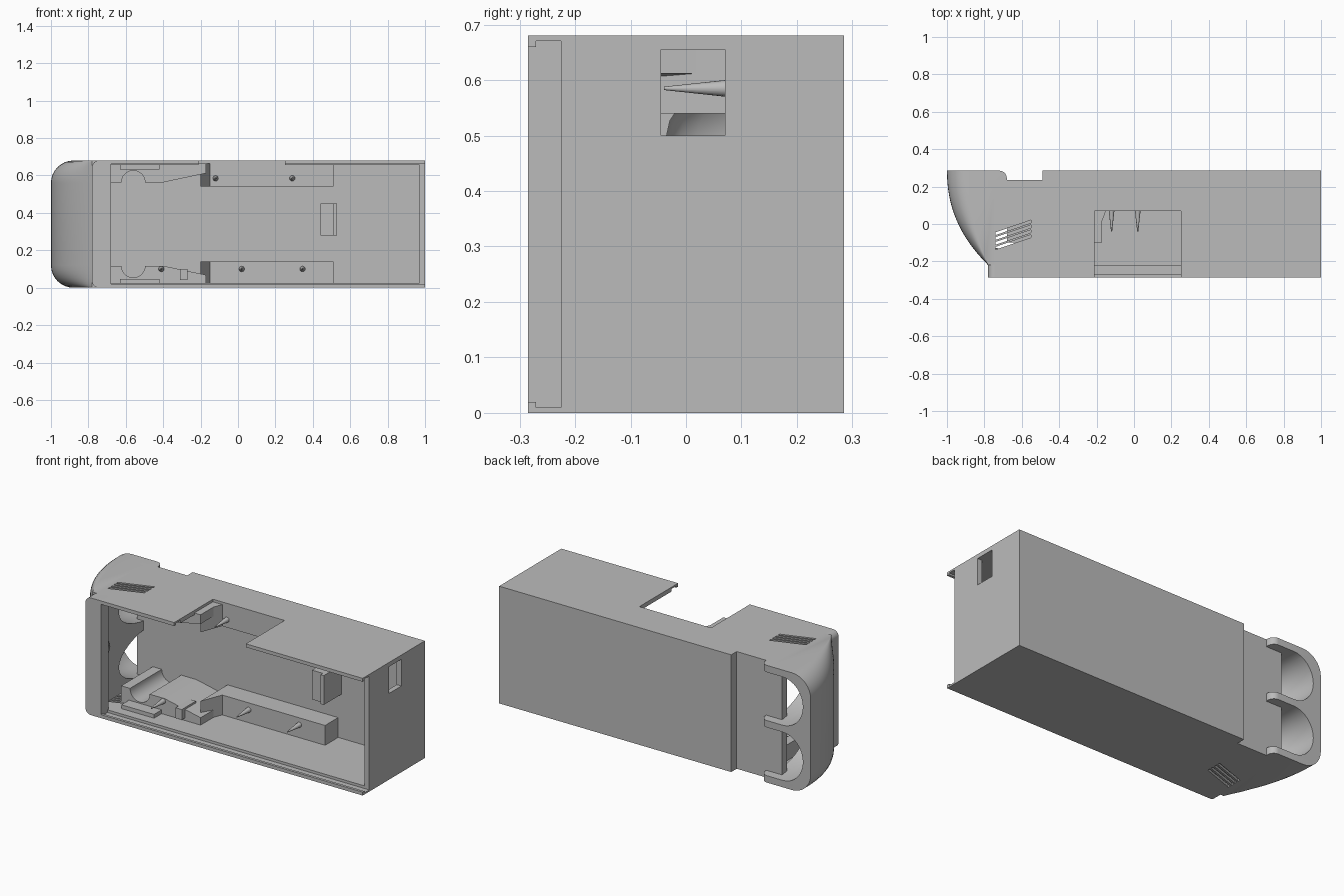
import bpy, bmesh, math
from mathutils import Vector

if "Cube" in bpy.data.objects:
    bpy.data.objects.remove(bpy.data.objects["Cube"], do_unlink=True)

H = 0.68
grey = bpy.data.materials.new("plain grey")
grey.use_nodes = True
grey.diffuse_color = (0.5, 0.5, 0.5, 1)
grey.node_tree.nodes["Principled BSDF"].inputs["Base Color"].default_value = (0.5, 0.5, 0.5, 1)


def finish(name, bm):
    bmesh.ops.recalc_face_normals(bm, faces=bm.faces)
    mesh = bpy.data.meshes.new(name)
    bm.to_mesh(mesh)
    bm.free()
    mesh.materials.append(grey)
    ob = bpy.data.objects.new(name, mesh)
    bpy.context.collection.objects.link(ob)
    return ob


def loft(name, rings):
    """Closed solid through matching rings of points."""
    bm = bmesh.new()
    rows = [[bm.verts.new(p) for p in ring] for ring in rings]
    n = len(rows[0])
    for a, b in zip(rows, rows[1:]):
        for i in range(n):
            j = (i + 1) % n
            bm.faces.new((a[i], a[j], b[j], b[i]))
    bm.faces.new(rows[0][::-1])
    bm.faces.new(rows[-1])
    return finish(name, bm)


def prism(name, pts, axis, lo, hi):
    """Extrude a 2D outline along x, y or z."""
    place = {"x": lambda p, t: (t, p[0], p[1]),
             "y": lambda p, t: (p[0], t, p[1]),
             "z": lambda p, t: (p[0], p[1], t)}[axis]
    return loft(name, [[place(p, t) for p in pts] for t in (lo, hi)])


def box(name, x, y, z):
    return prism(name, [(x[0], y[0]), (x[1], y[0]), (x[1], y[1]), (x[0], y[1])], "z", *z)


def arc(cx, cy, r, a, b, n=8):
    return [(cx + r * math.cos(math.radians(a + (b - a) * i / n)),
             cy + r * math.sin(math.radians(a + (b - a) * i / n))) for i in range(n + 1)]


def activate(ob):
    bpy.ops.object.select_all(action="DESELECT")
    ob.select_set(True)
    bpy.context.view_layer.objects.active = ob


def cut(ob, cutters):
    for c in cutters:
        c.hide_render = True
        mod = ob.modifiers.new("cut", "BOOLEAN")
        mod.operation = "DIFFERENCE"
        mod.solver = "EXACT"
        mod.object = c
        activate(ob)
        bpy.ops.object.modifier_apply(modifier=mod.name)
        bpy.data.objects.remove(c, do_unlink=True)


def smooth(ob):
    activate(ob)
    bpy.ops.object.shade_smooth_by_angle(angle=math.radians(35))


def vents(z0, z1):
    return [prism("vent_cutter", [(-0.74, y), (-0.55, y + 0.065), (-0.55, y + 0.08), (-0.74, y + 0.015)],
                  "z", z0, z1) for y in (-0.137, -0.111, -0.085, -0.059)]


# Floor and roof, each with a groove for a sliding cover
slab = [(-0.285, 0), (0.2, 0), (0.2, 0.025), (-0.225, 0.025), (-0.225, 0.01),
        (-0.27, 0.01), (-0.27, 0.02), (-0.285, 0.02)]
floor = prism("floor", slab, "x", -0.745, 1)
cut(floor, vents(-0.1, 0.1))
roof = prism("roof", [(y, H - z) for y, z in slab], "x", -0.745, 1)
cut(roof, vents(0.6, 0.8) + [box("notch_cutter", (-0.21, 0.25), (-0.4, 0.07), (0.6, 0.8))])

# Back wall with the recessed grip panel
prism("back_wall", [(-0.78, 0.19), (1, 0.19), (1, 0.285), (-0.49, 0.285), (-0.49, 0.235), (-0.78, 0.235)],
      "z", 0, H)

# Right end wall with its window
end_wall = box("end_wall", (0.97, 1), (-0.225, 0.2), (0, H))
cut(end_wall, [box("window_cutter", (0.9, 1.1), (-0.045, 0.07), (0.5, 0.66))])

# Front rim at the grip end
r = 0.035
rim = arc(-0.78 + r, r, r, 270, 180) + arc(-0.78 + r, H - r, r, 180, 90) + [(-0.68, H), (-0.68, 0)]
smooth(prism("front_rim", rim, "y", -0.285, -0.215))

# Curved hand guard: outline swept upward, drawn in near both ends
side = []
p0, p1, p2, p3 = (Vector(p) for p in ((-1, 0.285), (-1, 0.1), (-0.94, -0.06), (-0.78, -0.22)))
for i in range(17):
    t = i / 16
    side.append(p0 * (1 - t) ** 3 + p1 * 3 * t * (1 - t) ** 2 + p2 * 3 * t * t * (1 - t) + p3 * t ** 3)
inner = [(-0.74, -0.22), (-0.74, 0.235), (-0.68, 0.235)] + arc(-0.72, 0.245, 0.04, 0, 90, 6)
steps = [math.radians(90 * i / 8) for i in range(9)]
levels = [(0.12 * (1 - math.sin(a)), 0.12 * (1 - math.cos(a))) for a in steps]
levels = levels[::-1] + [(H - z, d) for z, d in levels]
rings = []
for z, inset in sorted(levels):
    f = 1 - inset / 0.22
    rings.append([(-0.78 + (p.x + 0.78) * f, p.y, z) for p in side] + [(x, y, z) for x, y in inner])
guard = loft("hand_guard", rings)

# Two finger scoops: rounded pockets running toward the end wall
scoops = []
for zc in (0.18, H - 0.18):
    sections = []
    for x, k in [(-0.82 - 0.13 * math.cos(a), max(math.sin(a), 0.02)) for a in steps] + [(-0.6, 1)]:
        sections.append([(x, 0.285 + 0.32 * k * math.cos(math.tau * i / 32),
                          zc + 0.14 * k * math.sin(math.tau * i / 32)) for i in range(32)])
    scoops.append(loft("scoop_cutter", sections))
cut(guard, scoops)
smooth(guard)

# Inner rails, cradles and clips, mirrored between floor and roof
for label, m in (("lower", lambda z: z), ("upper", lambda z: H - z)):
    lo, hi = sorted((m(0.015), m(0.14)))
    prism(label + "_rail", [(-0.2, 0.2), (-0.2, -0.06), (-0.15, 0.07), (0.51, 0.07), (0.51, 0.2)], "z", lo, hi)
    cradle = [(-0.68, 0.015), (-0.68, 0.117)] + arc(-0.56, 0.117, 0.063, 180, 360, 16)
    cradle += [(-0.4, 0.117), (-0.17, 0.068), (-0.17, 0.015)]
    smooth(prism(label + "_cradle", [(x, m(z)) for x, z in cradle], "y", -0.1, 0.2))
    lo, hi = sorted((m(0.02), m(0.047)))
    box(label + "_clip", (-0.63, -0.42), (-0.17, -0.09), (lo, hi))
box("cradle_nub", (-0.31, -0.27), (-0.13, 0), (0.04, 0.1))
box("back_block", (0.44, 0.53), (0.05, 0.2), (0.28, 0.45))
box("back_block_lip", (0.51, 0.53), (0.03, 0.06), (0.28, 0.45))

# Tapered locating pins
for x, z, y in ((-0.12, 0.585, 0.07), (0.29, 0.585, 0.07), (0.02, 0.1, 0.07), (0.345, 0.1, 0.07), (-0.41, 0.1, -0.1)):
    smooth(loft("pin", [[(x + s * math.cos(math.tau * i / 16), t, z + s * math.sin(math.tau * i / 16))
                         for i in range(16)] for t, s in ((y + 0.01, 0.016), (y - 0.11, 0.003))]))

# Small ring on the inner end wall
bpy.ops.mesh.primitive_torus_add(major_radius=0.035, minor_radius=0.008, major_segments=24, minor_segments=8,
                                 location=(-0.735, -0.17, 0.345), rotation=(0, math.pi / 2, 0))
ring = bpy.context.object
ring.name = "wall_ring"
ring.data.materials.append(grey)
smooth(ring)
